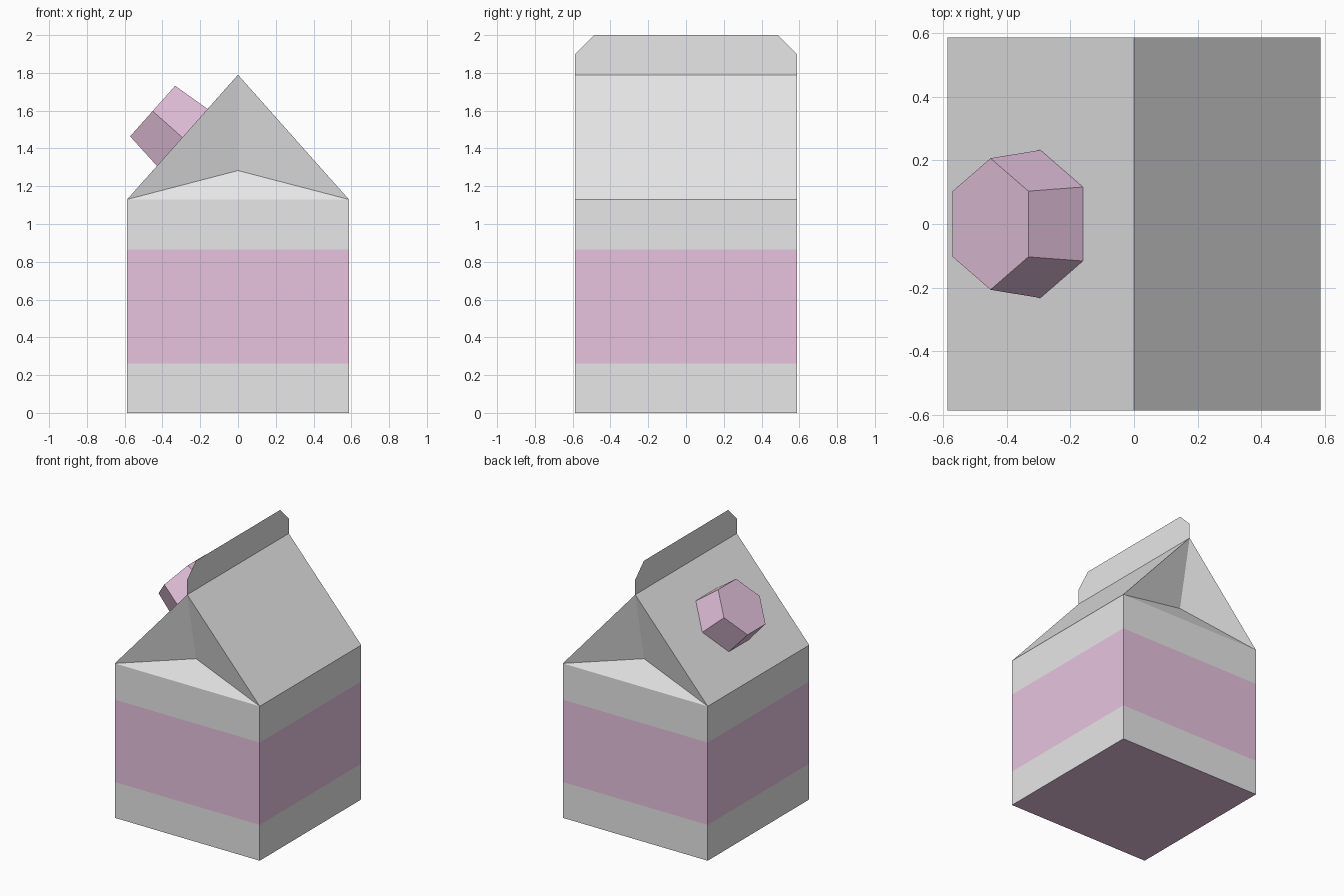
import bpy, math
from mathutils import Vector

if "Cube" in bpy.data.objects:
    bpy.data.objects.remove(bpy.data.objects["Cube"])

H = 0.587          # half width of the carton
SHOULDER = 1.13    # top of the straight walls
RIDGE = 1.79       # top of the gable


def material(name, rgb):
    m = bpy.data.materials.new(name)
    m.diffuse_color = (*rgb, 1)
    m.use_nodes = True
    m.node_tree.nodes["Principled BSDF"].inputs["Base Color"].default_value = m.diffuse_color
    return m


card = material("white card", (0.8, 0.8, 0.8))
pink = material("pale pink", (0.81, 0.56, 0.745))


def build(name, verts, faces, mats):
    mesh = bpy.data.meshes.new(name)
    mesh.from_pydata(verts, [], faces)
    for m in mats:
        mesh.materials.append(m)
    ob = bpy.data.objects.new(name, mesh)
    bpy.context.collection.objects.link(ob)
    return ob


# Carton body: stacked square rings, pink band and pink base
corners = [(-H, -H), (H, -H), (H, H), (-H, H)]
levels = [0, 0.262, 0.865, SHOULDER]
verts = [(x, y, z) for z in levels for x, y in corners]
faces = [(3, 2, 1, 0)]
for r in range(3):
    for i in range(4):
        j = (i + 1) % 4
        faces.append((4 * r + i, 4 * r + j, 4 * r + 4 + j, 4 * r + 4 + i))
body = build("carton_body", verts, faces, [card, pink])
for p in body.data.polygons:
    p.material_index = int(p.center.z < 0.01 or 0.262 < p.center.z < 0.865)

# Gable roof: two slopes, with both ends folded inwards to a pocket
fold_y, fold_z = H - 0.102, 1.283
verts = [(x, y, SHOULDER) for x, y in corners]
verts += [(0, -H, RIDGE), (0, H, RIDGE), (0, -fold_y, fold_z), (0, fold_y, fold_z)]
faces = [(1, 2, 5, 4), (3, 0, 4, 5)]
for a, b, top, fold in ((0, 1, 4, 6), (2, 3, 5, 7)):
    faces += [(a, b, fold), (b, top, fold), (top, a, fold)]
build("gable_roof", verts, faces, [card])

# Top seal: flat sheet with clipped upper corners
build("top_seal",
      [(0, -H, RIDGE), (0, H, RIDGE), (0, H, 1.9), (0, H - 0.1, 2),
       (0, 0.1 - H, 2), (0, -H, 1.9)],
      [(0, 1, 2, 3, 4, 5)], [card])

# Screw cap: tapered hexagonal prism standing square on the left slope
up_slope = Vector((H, 0, RIDGE - SHOULDER)).normalized()
side = Vector((0, 1, 0))
normal = up_slope.cross(side)
base = Vector((-0.295, 0, RIDGE - 0.295 * (RIDGE - SHOULDER) / H))
verts = []
for radius, height in ((0.233, 0), (0.207, 0.21)):
    for k in range(6):
        a = math.radians(90 + 60 * k)
        verts.append(base + normal * height
                     + (up_slope * math.cos(a) + side * math.sin(a)) * radius)
faces = [tuple(range(6, 12))]
faces += [(k, (k + 1) % 6, (k + 1) % 6 + 6, k + 6) for k in range(6)]
build("screw_cap", verts, faces, [pink])
